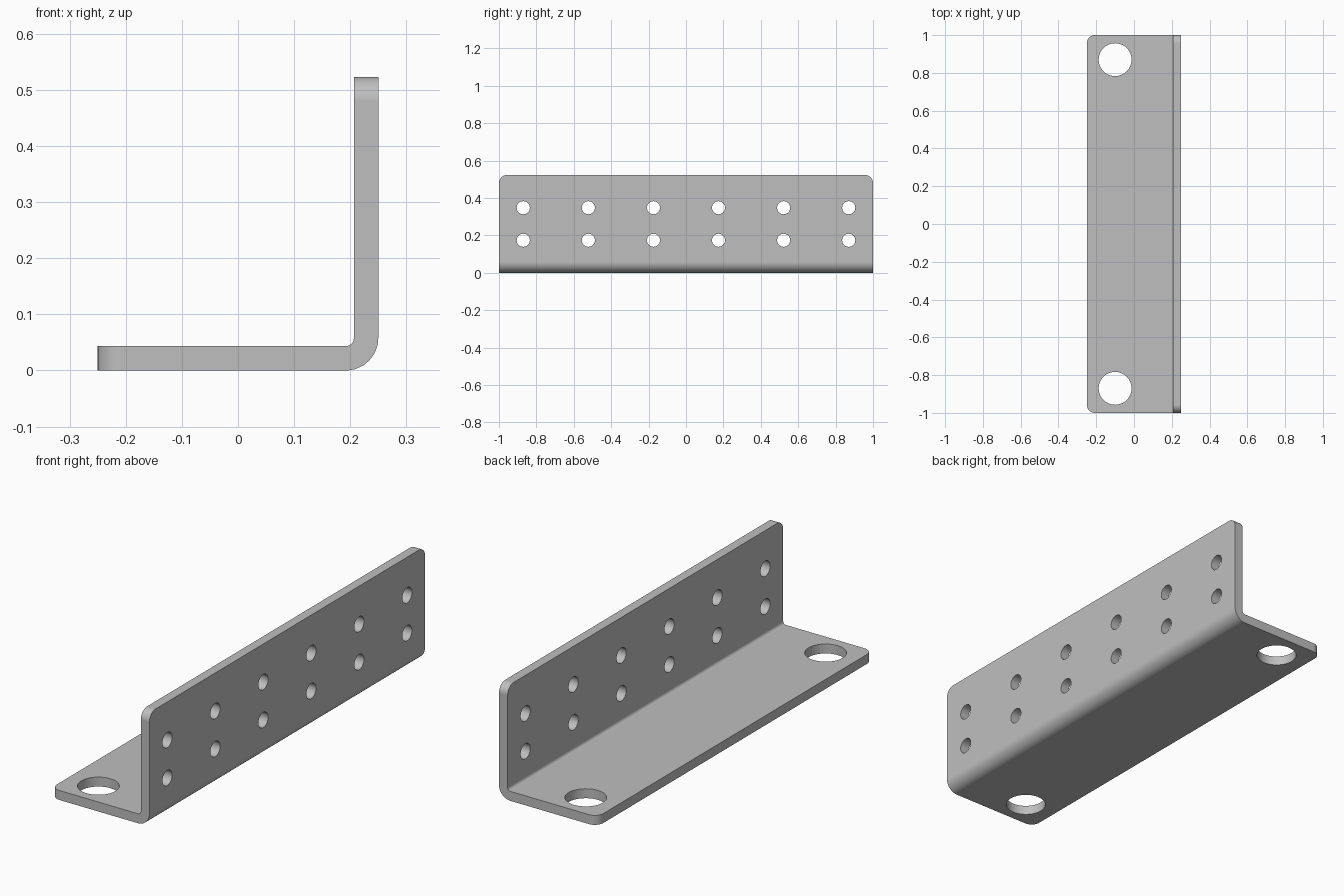
import bpy, bmesh
from math import cos, sin, pi, radians
from mathutils import Matrix, Vector

cube = bpy.data.objects.get("Cube")
if cube:
    bpy.data.objects.remove(cube, do_unlink=True)

HALF_W, HALF_L, HEIGHT, THICK = 0.25, 1.0, 0.523, 0.0435
R_IN, R_END, ARC = 0.0145, 0.0435, 12
R_OUT = R_IN + THICK

steel = bpy.data.materials.new("plain_grey_steel")
steel.use_nodes = True
GREY = (0.52, 0.52, 0.52, 1)
steel.diffuse_color = GREY
steel.node_tree.nodes["Principled BSDF"].inputs["Base Color"].default_value = GREY


def add_object(name, bm):
    bmesh.ops.recalc_face_normals(bm, faces=bm.faces)
    mesh = bpy.data.meshes.new(name)
    bm.to_mesh(mesh)
    bm.free()
    mesh.materials.append(steel)
    obj = bpy.data.objects.new(name, mesh)
    bpy.context.collection.objects.link(obj)
    return obj


def bend(radius):
    """Quarter arc from the base plate up into the upright plate."""
    cx, cz = HALF_W - R_OUT, R_OUT
    angles = [-pi / 2 * (1 - i / ARC) for i in range(ARC + 1)]
    return [(cx + radius * cos(a), cz + radius * sin(a)) for a in angles]


# Bent plate: L profile extruded along y
profile = [(-HALF_W, 0), *bend(R_OUT), (HALF_W, HEIGHT),
           (HALF_W - THICK, HEIGHT), *reversed(bend(R_IN)), (-HALF_W, THICK)]
bm = bmesh.new()
face = bm.faces.new([bm.verts.new((x, -HALF_L, z)) for x, z in profile])
extruded = bmesh.ops.extrude_face_region(bm, geom=[face])["geom"]
bmesh.ops.translate(bm, vec=(0, 2 * HALF_L, 0),
                    verts=[v for v in extruded if isinstance(v, bmesh.types.BMVert)])


# Rounded free corners of both plates
def is_free_corner(edge):
    a, b = (v.co for v in edge.verts)
    if abs(a.y - b.y) > 0.01:
        return False
    return (max(a.x, b.x) < -HALF_W + 0.001) or (min(a.z, b.z) > HEIGHT - 0.001)


bmesh.ops.bevel(bm, geom=[e for e in bm.edges if is_free_corner(e)], offset=R_END,
                offset_type='OFFSET', segments=10, profile=0.5, affect='EDGES')
bracket = add_object("angle_bracket", bm)


# Hole cutters: two large base holes, two rows of six upright holes
def drill(bm, centre, radius, axis, sides):
    turn = Vector((0, 0, 1)).rotation_difference(Vector(axis)).to_matrix().to_4x4()
    bmesh.ops.create_cone(bm, cap_ends=True, segments=sides, radius1=radius,
                          radius2=radius, depth=0.14,
                          matrix=Matrix.Translation(centre) @ turn)


bm = bmesh.new()
for y in (-0.87, 0.87):
    drill(bm, (-0.1, y, THICK / 2), 0.087, (0, 0, 1), 48)
for i in range(6):
    for z in (0.174, 0.348):
        drill(bm, (HALF_W - THICK / 2, -0.87 + 0.348 * i, z), 0.035, (1, 0, 0), 32)
cutter = add_object("hole_cutter", bm)
cutter.hide_render = True

holes = bracket.modifiers.new("holes", 'BOOLEAN')
holes.operation, holes.solver, holes.object = 'DIFFERENCE', 'EXACT', cutter

bpy.ops.object.select_all(action='DESELECT')
bracket.select_set(True)
bpy.context.view_layer.objects.active = bracket
bpy.ops.object.modifier_apply(modifier=holes.name)
bpy.data.objects.remove(cutter, do_unlink=True)

# Smooth bends and hole walls, with crisp edges and flat plates
bpy.ops.object.shade_smooth_by_angle(angle=radians(30))
normals = bracket.modifiers.new("flat_plates", 'WEIGHTED_NORMAL')
normals.keep_sharp = True
